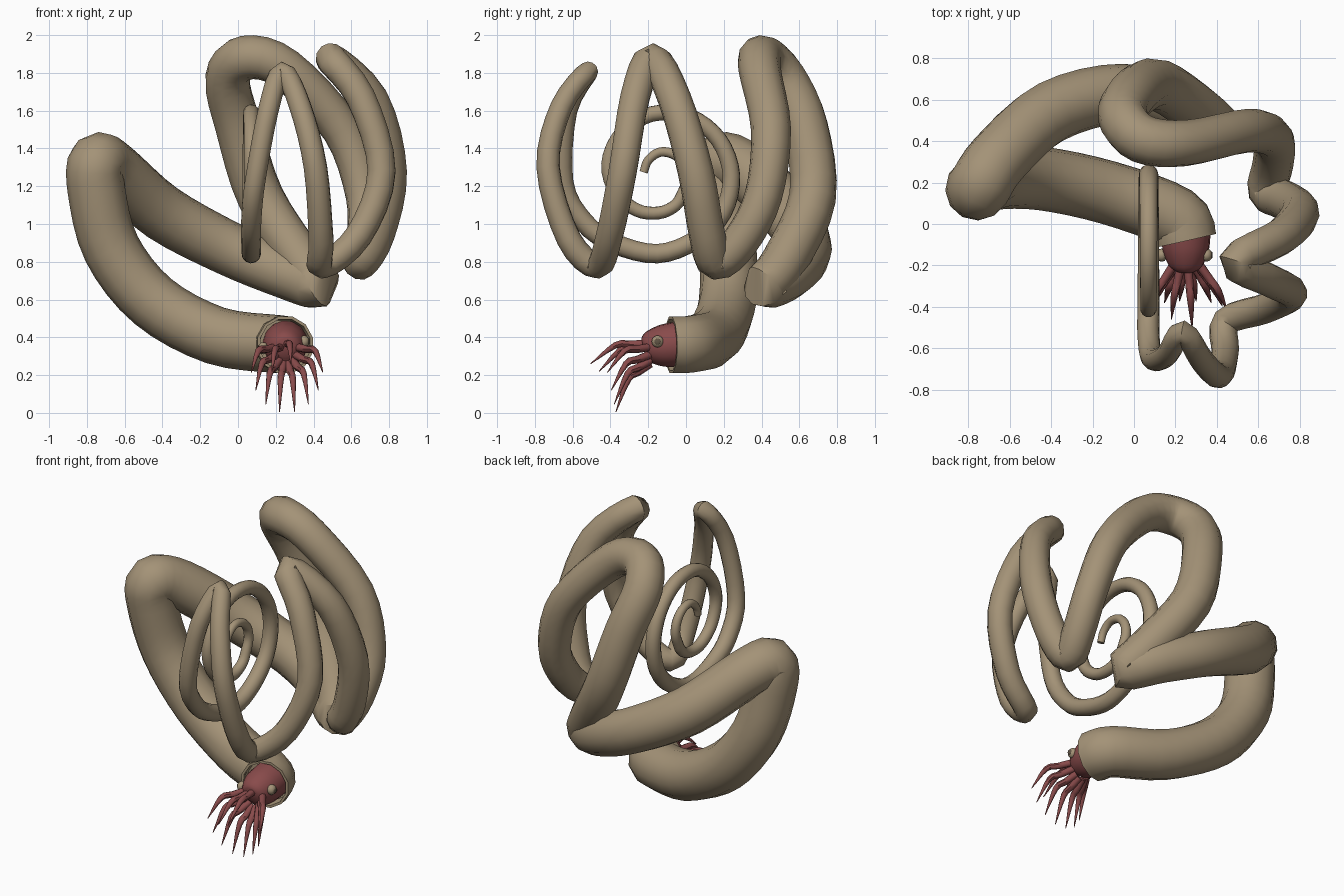
import bpy, bmesh, math
from mathutils import Vector, Matrix

if "Cube" in bpy.data.objects:
    bpy.data.objects.remove(bpy.data.objects["Cube"])


def material(name, rgb):
    m = bpy.data.materials.new(name)
    m.diffuse_color = (*rgb, 1)
    m.use_nodes = True
    m.node_tree.nodes["Principled BSDF"].inputs["Base Color"].default_value = m.diffuse_color
    return m


SHELL = material("tan shell", (0.37, 0.29, 0.185))
FLESH = material("dull red flesh", (0.25, 0.07, 0.07))
PUPIL = material("dark pupil", (0.12, 0.09, 0.06))


def finish(name, bm, mat, angle=45):
    bmesh.ops.recalc_face_normals(bm, faces=bm.faces)
    me = bpy.data.meshes.new(name)
    bm.to_mesh(me)
    bm.free()
    me.materials.append(mat)
    ob = bpy.data.objects.new(name, me)
    bpy.context.collection.objects.link(ob)
    bpy.ops.object.select_all(action='DESELECT')
    ob.select_set(True)
    bpy.context.view_layer.objects.active = ob
    bpy.ops.object.shade_smooth_by_angle(angle=math.radians(angle))
    return ob


def lookup(keys, x):
    """Linear interpolation in a {position: value} dictionary."""
    ks = sorted(keys)
    for a, b in zip(ks, ks[1:]):
        if x <= b:
            return keys[a] + (keys[b] - keys[a]) * (x - a) / (b - a)
    return keys[ks[-1]]


def spline(points, steps):
    """Catmull-Rom through (x, y, z, radius) points."""
    p = [Vector(q) for q in points]
    p = [p[0] * 2 - p[1]] + p + [p[-1] * 2 - p[-2]]
    out = []
    for a, b, c, d in zip(p, p[1:], p[2:], p[3:]):
        for i in range(steps):
            t = i / steps
            out.append(0.5 * (2 * b + (c - a) * t + (2 * a - 5 * b + 4 * c - d) * t ** 2
                              + (3 * b - a - 3 * c + d) * t ** 3))
    return out + [p[-2]]


def sweep(name, points, mat, sides=12, steps=4, hollow=0):
    """Round tube of varying radius; hollow recesses the first end."""
    path = spline(points, steps)
    bm = bmesh.new()
    pos = [q.to_3d() if len(q) == 3 else Vector(q[:3]) for q in path]
    rings, normal, first = [], None, None
    for i, q in enumerate(path):
        tan = (pos[min(i + 1, len(pos) - 1)] - pos[max(i - 1, 0)]).normalized()
        if normal is None:
            normal, first = tan.orthogonal(), tan
        normal = (normal - tan * normal.dot(tan)).normalized()
        side = tan.cross(normal)
        rings.append([bm.verts.new(pos[i] + q[3] * (normal * math.cos(a) + side * math.sin(a)))
                      for a in (2 * math.pi * k / sides for k in range(sides))])
    if hollow:
        # lip and recessed inner wall of the mouth
        c = pos[0]
        for push, size in ((0, 0.9), (hollow, 0.86)):
            rings.insert(0, [bm.verts.new(c + (v.co - c) * size + first * push)
                             for v in rings[0 if not push else 1]])
    for r, s in zip(rings, rings[1:]):
        for k in range(sides):
            j = (k + 1) % sides
            bm.faces.new((r[k], r[j], s[j], s[k]))
    bm.faces.new(rings[0])
    bm.faces.new(rings[-1])
    return finish(name, bm, mat)


def ball(name, loc, scale, mat, seg=12):
    bm = bmesh.new()
    bmesh.ops.create_uvsphere(bm, u_segments=seg, v_segments=seg // 2 + 2, radius=1,
                              matrix=Matrix.Translation(loc) @ Matrix.Diagonal((*scale, 1)))
    return finish(name, bm, mat)


# Shell: meandering tube from the wide mouth to the start of the coil
bends = [
    (0.25, -0.08, 0.36), (0.20, 0.03, 0.365), (-0.12, 0.15, 0.41), (-0.45, 0.22, 0.59),
    (-0.67, 0.22, 0.87), (-0.75, 0.18, 1.18), (-0.745, 0.18, 1.33), (-0.65, 0.32, 1.28),
    (-0.4, 0.54, 1.06), (-0.05, 0.63, 0.87), (0.25, 0.55, 0.74), (0.42, 0.42, 0.675),
    (0.34, 0.52, 0.8), (0.12, 0.67, 1.14), (0.0, 0.63, 1.52), (-0.055, 0.52, 1.77),
    (0.04, 0.41, 1.88), (0.25, 0.39, 1.82), (0.55, 0.45, 1.5), (0.67, 0.41, 1.15),
    (0.67, 0.29, 0.91), (0.645, 0.16, 0.80), (0.735, 0.11, 0.95), (0.80, 0.05, 1.28),
    (0.71, -0.06, 1.66), (0.49, -0.18, 1.875), (0.65, -0.27, 1.67), (0.76, -0.335, 1.28),
    (0.64, -0.405, 0.94), (0.445, -0.47, 0.78), (0.44, -0.62, 0.92), (0.41, -0.73, 1.3),
    (0.33, -0.66, 1.62), (0.235, -0.52, 1.805), (0.16, -0.63, 1.6), (0.09, -0.65, 1.22),
    (0.07, -0.54, 1.01)]
# Inner coil: spiral in the side plane, its distance shrinking with the angle
coil_distance = {233: 0.43, 300: 0.365, 450: 0.355, 523: 0.304, 606: 0.197,
                 690: 0.125, 810: 0.145, 882: 0.11}
for i in range(21):
    deg = 233 + 649 * i / 20
    d, a = lookup(coil_distance, deg), math.radians(deg)
    bends.append((0.07, -0.12 + d * math.cos(a), 1.24 + d * math.sin(a)))
# Tube thickness along the path
thickness = {0: 0.155, 8: 0.151, 10: 0.135, 11: 0.122, 13: 0.125, 16: 0.118, 19: 0.1,
             23: 0.095, 25: 0.083, 29: 0.07, 33: 0.055, 37: 0.053, 57: 0.022}
sweep("shell_tube", [(*p, lookup(thickness, i)) for i, p in enumerate(bends)], SHELL, hollow=0.06)

# Head: blunt body emerging from the mouth
sweep("head", [(0.25, 0.0, 0.37, 0.12), (0.25, -0.08, 0.36, 0.118), (0.25, -0.14, 0.355, 0.108),
               (0.25, -0.20, 0.35, 0.082), (0.25, -0.225, 0.345, 0.05)], FLESH, sides=14, steps=3)

# Eyes with flat pupils
for s, label in ((-1, "left"), (1, "right")):
    c = Vector((0.242 + s * 0.108, -0.15, 0.36 + s * 0.018))
    ball(label + "_eye", c, (0.028, 0.032, 0.032), SHELL)
    ball(label + "_pupil", c + Vector((s * 0.025, 0, 0)), (0.0048, 0.017, 0.017), PUPIL)

# Arms: eight in a drooping fan, two reaching forward above them
tips = []
for i in range(8):
    a = math.radians(-85 + 170 * i / 7)
    tips.append(Vector((0.26 + 0.19 * math.sin(a), -0.42 + 0.05 * math.cos(a),
                        0.235 - 0.235 * math.cos(a))))
tips += [Vector((0.18, -0.46, 0.22)), Vector((0.28, -0.505, 0.26))]
for i, tip in enumerate(tips):
    base = Vector((0.25 + (tip.x - 0.25) * 0.3, -0.19, 0.30 + 0.42 * (tip.z - 0.1)))
    mid = base.lerp(tip, 0.5) + Vector(((tip.x - 0.25) * 0.15, -0.025, 0.045))
    sweep(f"arm_{i + 1}", [(*base, 0.022), (*base.lerp(mid, 0.55), 0.02), (*mid, 0.017),
                           (*tip, 0.002)], FLESH, sides=8, steps=3)
